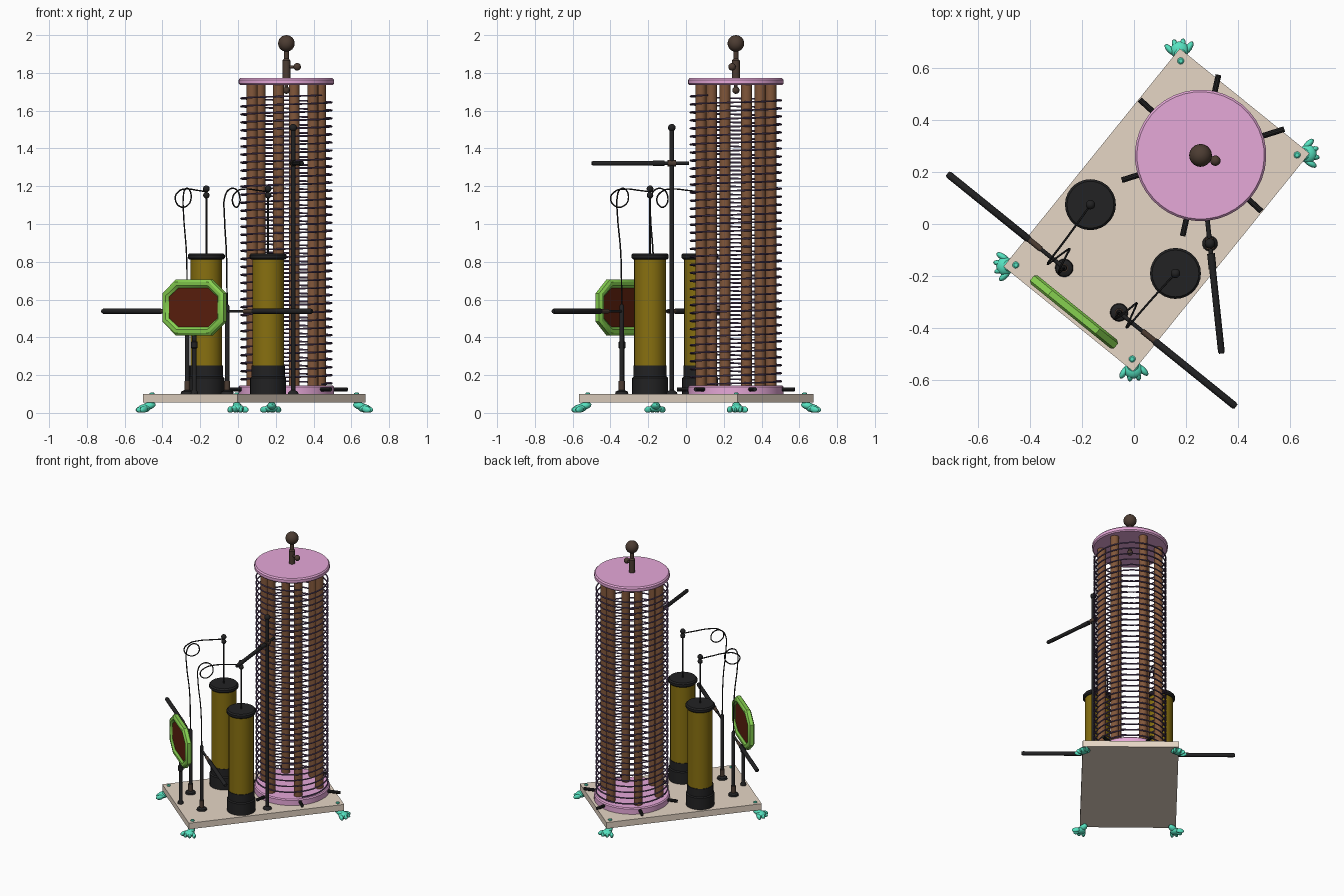
import bpy, bmesh, math
from mathutils import Matrix, Vector, Euler

if "Cube" in bpy.data.objects:
    bpy.data.objects.remove(bpy.data.objects["Cube"])

# Whole apparatus is laid out on a board turned in plan: local x = short side, local y = long side
ROOT = Matrix.Translation((0.0865, 0.054, 0)) @ Matrix.Rotation(math.radians(-38.95), 4, 'Z')


def material(name, r, g, b):
    m = bpy.data.materials.new(name)
    m.diffuse_color = tuple((c / 255 / 12.92 if c < 11 else ((c / 255 + 0.055) / 1.055) ** 2.4)
                            for c in (r, g, b)) + (1,)
    m.use_nodes = True
    m.node_tree.nodes["Principled BSDF"].inputs["Base Color"].default_value = m.diffuse_color
    return m


BEIGE = material("beige_board", 230, 214, 197)
PINK = material("pink_disc", 230, 168, 216)
BROWN = material("brown_rod", 130, 87, 58)
PURPLE = material("purple_wire", 104, 80, 118)
BLACK = material("black", 34, 34, 35)
BRONZE = material("dark_bronze", 76, 60, 50)
OLIVE = material("olive_yellow", 136, 112, 16)
GREEN = material("green_frame", 134, 208, 80)
RED = material("red_brown_panel", 94, 32, 14)
TEAL = material("teal_foot", 86, 226, 192)


def add(name, bm, mat, matrix=Matrix()):
    bmesh.ops.recalc_face_normals(bm, faces=bm.faces)
    me = bpy.data.meshes.new(name)
    bm.to_mesh(me)
    bm.free()
    me.materials.append(mat)
    ob = bpy.data.objects.new(name, me)
    ob.matrix_world = ROOT @ matrix
    bpy.context.collection.objects.link(ob)
    return ob


def lathe(name, profile, mat, origin=(0, 0, 0), axis=(0, 0, 1), steps=20):
    """Revolve (radius, height) points about an axis; the ends are closed."""
    pts = [(0, profile[0][1])] + list(profile) + [(0, profile[-1][1])]
    bm = bmesh.new()
    vs = [bm.verts.new((r, 0, h)) for r, h in pts]
    es = [bm.edges.new(p) for p in zip(vs, vs[1:])]
    bmesh.ops.spin(bm, geom=vs + es, cent=(0, 0, 0), axis=(0, 0, 1), angle=math.tau, steps=steps)
    bmesh.ops.remove_doubles(bm, verts=bm.verts, dist=1e-5)
    rot = Vector(axis).to_track_quat('Z', 'Y').to_matrix().to_4x4()
    return add(name, bm, mat, Matrix.Translation(origin) @ rot)


def rod(name, p, q, r, mat, steps=14):
    d = Vector(q) - Vector(p)
    return lathe(name, [(r, 0), (r, d.length)], mat, p, d, steps)


def ball(name, p, r, mat):
    bm = bmesh.new()
    bmesh.ops.create_uvsphere(bm, u_segments=20, v_segments=12, radius=r)
    return add(name, bm, mat, Matrix.Translation(p))


def wire(name, pts, r, mat, smooth=False, sides=1):
    cu = bpy.data.curves.new(name, 'CURVE')
    cu.dimensions, cu.bevel_depth, cu.bevel_resolution = '3D', r, sides
    cu.resolution_u, cu.use_fill_caps = 8, True
    sp = cu.splines.new('BEZIER' if smooth else 'POLY')
    seq = sp.bezier_points if smooth else sp.points
    seq.add(len(pts) - 1)
    for b, p in zip(seq, pts):
        if smooth:
            b.co = p
            b.handle_left_type = b.handle_right_type = 'AUTO'
        else:
            b.co = (*p, 1)
    cu.materials.append(mat)
    ob = bpy.data.objects.new(name, cu)
    ob.matrix_world = ROOT
    bpy.context.collection.objects.link(ob)


# Base board
bm = bmesh.new()
bmesh.ops.create_cube(bm, size=1, matrix=Matrix.Translation((0, 0, 0.0775)) @ Matrix.Diagonal((0.642, 1.08, 0.045, 1)))
add("base_board", bm, BEIGE)

# Clawed feet and their bolts at the corners
for sx in (-1, 1):
    for sy in (-1, 1):
        at = Vector((sx * 0.288, sy * 0.505, 0))
        bm = bmesh.new()

        def blob(p, size, turn=0, tilt=0):
            m = Matrix.Translation(p) @ Euler((0, tilt, turn)).to_matrix().to_4x4() @ Matrix.Diagonal((*size, 1))
            bmesh.ops.create_uvsphere(bm, u_segments=12, v_segments=8, radius=1, matrix=m)
        blob((0.02, 0, 0.036), (0.04, 0.024, 0.02), 0, 0.25)
        blob((0.042, 0, 0.024), (0.034, 0.036, 0.021))
        for a in (-0.66, -0.22, 0.22, 0.66):
            blob((0.06 * math.cos(a), 0.06 * math.sin(a), 0.018), (0.028, 0.0125, 0.017), a, 0.12)
        add("clawed_foot", bm, TEAL, Matrix.Translation(at) @ Matrix.Rotation(math.atan2(sy, sx), 4, 'Z'))
        lathe("foot_bolt", [(0.013, 0.05), (0.013, 0.104), (0.008, 0.108)], TEAL, at, steps=12)

# Column: two discs, six rods with pegs, one wire wound round them all
C = Vector((0, 0.27, 0))
lathe("column_bottom_disc", [(0.253, 0.1), (0.253, 0.138), (0.246, 0.145)], PINK, C, steps=40)
lathe("column_top_disc", [(0.245, 1.735), (0.253, 1.743), (0.253, 1.763), (0.245, 1.772)], PINK, C, steps=40)
for k in range(6):
    a = math.radians(56.4 + 60 * k)
    d = Vector((math.cos(a), math.sin(a), 0))
    p = C + d * 0.19
    rod("column_rod", p + Vector((0, 0, 0.14)), p + Vector((0, 0, 1.74)), 0.029, BROWN, 16)
    z = Vector((0, 0, 0.125))
    rod("disc_peg", C + d * 0.24 + z, C + d * (0.318 if k else 0.338) + z, 0.011, BLACK, 10)
TURNS, SEG, RC = 36, 56, 0.24
wire("column_winding", [C + Vector((RC * math.cos(math.tau * i / SEG), RC * math.sin(math.tau * i / SEG),
                                    0.152 + 1.53 * i / (TURNS * SEG))) for i in range(TURNS * SEG + 1)], 0.005, PURPLE)

# Finial on top of the column
lathe("finial_stem", [(0.009, 1.7), (0.009, 1.772), (0.021, 1.772), (0.021, 1.865), (0.013, 1.875), (0.013, 1.93)],
      BRONZE, C)
ball("finial_ball", C + Vector((0, 0, 1.956)), 0.044, BRONZE)
ball("finial_lower_ball", C + Vector((0, 0, 1.708)), 0.019, BRONZE)
rod("finial_side_pin", C + Vector((0, 0, 1.832)), C + Vector((0.055, 0.019, 1.832)), 0.008, BRONZE)
ball("finial_side_ball", C + Vector((0.057, 0.02, 1.832)), 0.02, BRONZE)

# Mirrored pairs: jars, looped wires, short posts with handles
for s in (-1, 1):
    J = Vector((s * 0.2105, -0.144, 0))
    lathe("jar_base", [(0.095, 0.1), (0.095, 0.185), (0.088, 0.192), (0.088, 0.25)], BLACK, J, steps=28)
    lathe("jar_body", [(0.084, 0.24), (0.084, 0.82)], OLIVE, J, steps=28)
    lathe("jar_lid", [(0.09, 0.812), (0.098, 0.82), (0.098, 0.836), (0.09, 0.845)], BLACK, J, steps=28)
    rod("jar_stem", J + Vector((0, 0, 0.84)), J + Vector((0, 0, 1.18)), 0.005, BLACK, 8)
    ball("jar_stem_lower_ball", J + Vector((0, 0, 1.152)), 0.017, BLACK)
    ball("jar_stem_upper_ball", J + Vector((0, 0, 1.186)), 0.018, BLACK)
    wire("looped_wire", [(s * x, y - 0.004, z) for x, y, z in (
        (0.21, -0.138, 1.17), (0.205, -0.22, 1.178), (0.2, -0.32, 1.185), (0.198, -0.385, 1.174),
        (0.195, -0.421, 1.135), (0.186, -0.39, 1.092), (0.172, -0.338, 1.103), (0.166, -0.323, 1.14),
        (0.16, -0.348, 1.183), (0.15, -0.395, 1.182), (0.141, -0.42, 1.14), (0.139, -0.42, 1.05),
        (0.136, -0.4, 0.85), (0.136, -0.393, 0.57))], 0.004, BLACK, smooth=True)
    P = Vector((s * 0.136, -0.397, 0))
    lathe("short_post_foot", [(0.035, 0.1), (0.032, 0.112), (0.017, 0.12)], BLACK, P)
    rod("short_post_sleeve", P + Vector((0, 0, 0.115)), P + Vector((0, 0, 0.17)), 0.016, BRONZE)
    lathe("short_post", [(0.012, 0.11), (0.012, 0.565), (0.007, 0.575)], BLACK, P, steps=14)
    H = P + Vector((0, 0, 0.538))
    X = Vector((s, 0, 0))
    rod("handle_shaft", H, H + X * 0.17, 0.008, BLACK)
    rod("handle_collar", H + X * 0.115, H + X * 0.18, 0.011, BRONZE)
    lathe("handle_grip", [(0.011, 0), (0.014, 0.006), (0.014, 0.395), (0.01, 0.404)], BLACK, H + X * 0.174, X, 14)


# Octagonal framed panel on its stand
def octagon(inset):
    w, z, cw, cz = 0.208 - inset, 0.147 - inset, 0.09 - 0.58 * inset, 0.072 - 0.58 * inset
    q = [(w, z - cz), (w - cw, z)]
    half = q + [(-x, y) for x, y in reversed(q)]
    return half + [(-x, -y) for x, y in half]


def rings(name, sections, mat, closed):
    bm = bmesh.new()
    loops = [[bm.verts.new((x, y, z)) for x, z in octagon(i)] for i, y in sections]
    for a, b in list(zip(loops, loops[1:])) + ([(loops[-1], loops[0])] if closed else []):
        for k in range(8):
            n = (k + 1) % 8
            bm.faces.new((a[k], a[n], b[n], b[k]))
    if not closed:
        bm.faces.new(loops[0])
        bm.faces.new(loops[-1])
    add(name, bm, mat, Matrix.Translation((0, -0.505, 0.558)))


rings("panel_frame", [(0, -0.012), (0.012, -0.021), (0.03, -0.021), (0.043, -0.01),
                      (0.043, 0.01), (0.03, 0.021), (0.012, 0.021), (0, 0.012)], GREEN, True)
rings("panel_board", [(0.042, -0.008), (0.042, 0.008)], RED, False)
lathe("panel_stand", [(0.02, 0.1), (0.018, 0.112), (0.012, 0.122), (0.012, 0.34), (0.018, 0.345),
                      (0.018, 0.375), (0.012, 0.38), (0.012, 0.42)], BLACK, (0, -0.505, 0), steps=14)

# Tall post with a cross arm aimed at the column
D = Vector((1, -1, 0)).normalized()
T = C + D * 0.341
lathe("tall_post", [(0.03, 0.1), (0.026, 0.11), (0.0125, 0.12), (0.0125, 1.5)], BLACK, T, steps=14)
ball("tall_post_ball", T + Vector((0, 0, 1.51)), 0.02, BLACK)
Z = Vector((0, 0, 1.322))
rod("arm_shaft", C + D * 0.25 + Z, C + D * 0.43 + Z, 0.009, BLACK)
rod("arm_clamp", T - D * 0.022 + Z, T + D * 0.022 + Z, 0.017, BRONZE)
rod("arm_collar", C + D * 0.38 + Z, C + D * 0.44 + Z, 0.015, BLACK)
lathe("arm_grip", [(0.013, 0), (0.013, 0.325), (0.009, 0.333)], BLACK, C + D * 0.434 + Z, D, 14)

# Turn wires into meshes and shade everything smoothly with sharp edges kept
bpy.ops.object.select_all(action='DESELECT')
for o in bpy.data.objects:
    if o.type == 'CURVE':
        o.select_set(True)
        bpy.context.view_layer.objects.active = o
bpy.ops.object.convert(target='MESH')
bpy.ops.object.select_all(action='SELECT')
bpy.ops.object.shade_smooth_by_angle(angle=math.radians(35))
